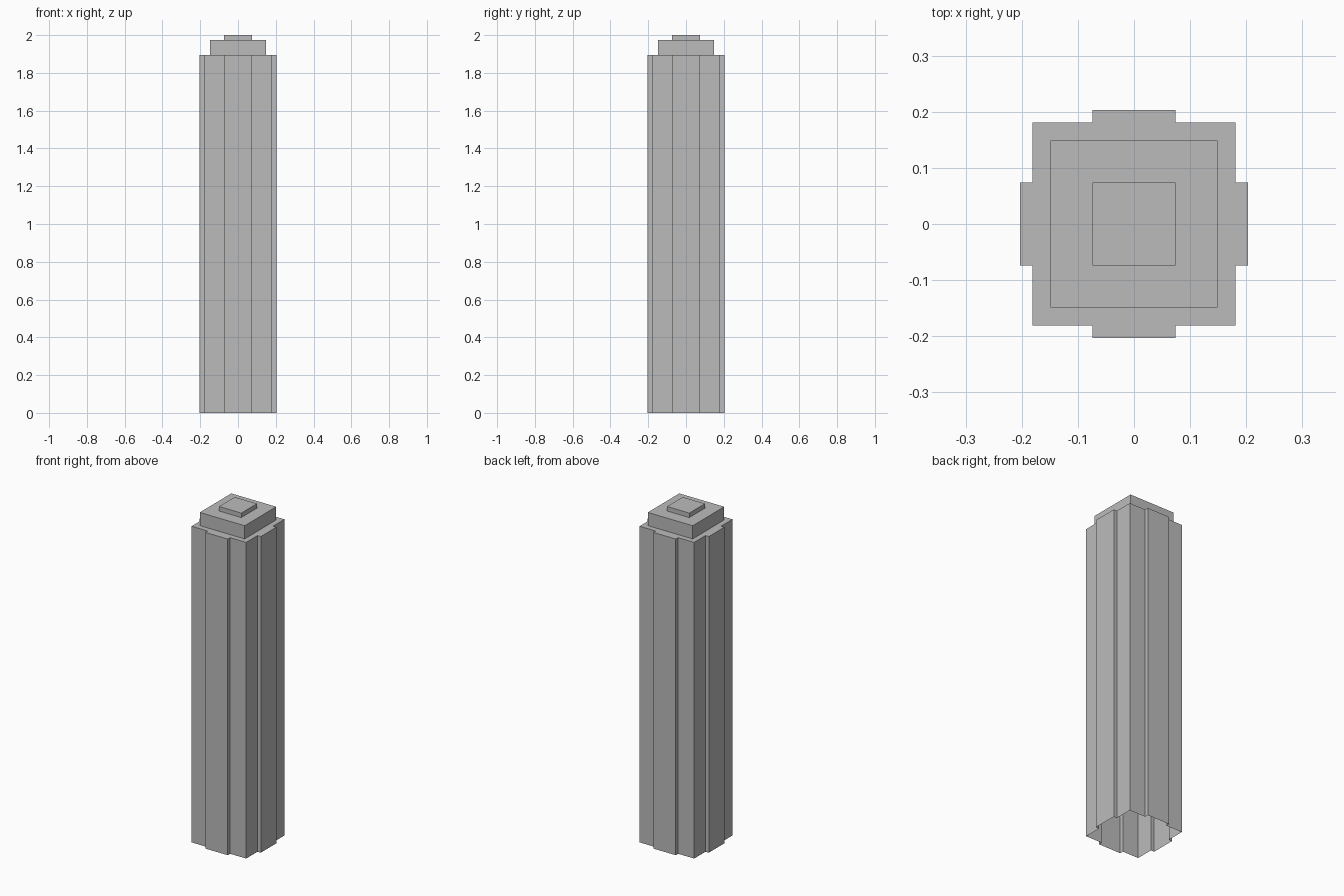
import bpy
import bmesh

cube = bpy.data.objects.get("Cube")
if cube:
    bpy.data.objects.remove(cube, do_unlink=True)

# One plain grey for the whole tower
grey = bpy.data.materials.new("concrete_grey")
grey.use_nodes = True
colour = (0.5, 0.5, 0.5, 1)
grey.diffuse_color = colour
grey.node_tree.nodes["Principled BSDF"].inputs["Base Color"].default_value = colour

BAY = 0.074      # half width of each projecting bay
WALL = 0.181     # main wall distance from the centre
FRONT = 0.203    # bay face distance from the centre
ROOF = 1.894
PENTHOUSE = 1.973


def extrude_outline(name, outline, bottom, top):
    """Walls and roof above a closed outline, left open underneath."""
    bm = bmesh.new()
    base = bm.faces.new([bm.verts.new((x, y, bottom)) for x, y in outline])
    bmesh.ops.recalc_face_normals(bm, faces=[base])
    lifted = bmesh.ops.extrude_face_region(bm, geom=[base], use_keep_orig=True)
    for item in lifted["geom"]:
        if isinstance(item, bmesh.types.BMVert):
            item.co.z = top
    bmesh.ops.recalc_face_normals(bm, faces=bm.faces)
    floor = [f for f in bm.faces if all(v.co.z < bottom + 0.001 for v in f.verts)]
    bmesh.ops.delete(bm, geom=floor, context="FACES_ONLY")
    mesh = bpy.data.meshes.new(name)
    bm.to_mesh(mesh)
    bm.free()
    mesh.materials.append(grey)
    obj = bpy.data.objects.new(name, mesh)
    bpy.context.collection.objects.link(obj)
    return obj


def four_sided(points):
    """Repeat one side's points around the centre in quarter turns."""
    outline = []
    for _ in range(4):
        outline += points
        points = [(-y, x) for x, y in points]
    return outline


# Hollow shaft with a shallow bay on each side
side = [(WALL, -WALL), (WALL, -BAY), (FRONT, -BAY), (FRONT, BAY), (WALL, BAY)]
extrude_outline("tower_shaft", four_sided(side), 0, ROOF)

# Stepped roof blocks
extrude_outline("penthouse", four_sided([(0.149, -0.149)]), ROOF, PENTHOUSE)
extrude_outline("roof_cap", four_sided([(BAY, -BAY)]), PENTHOUSE, 2)
